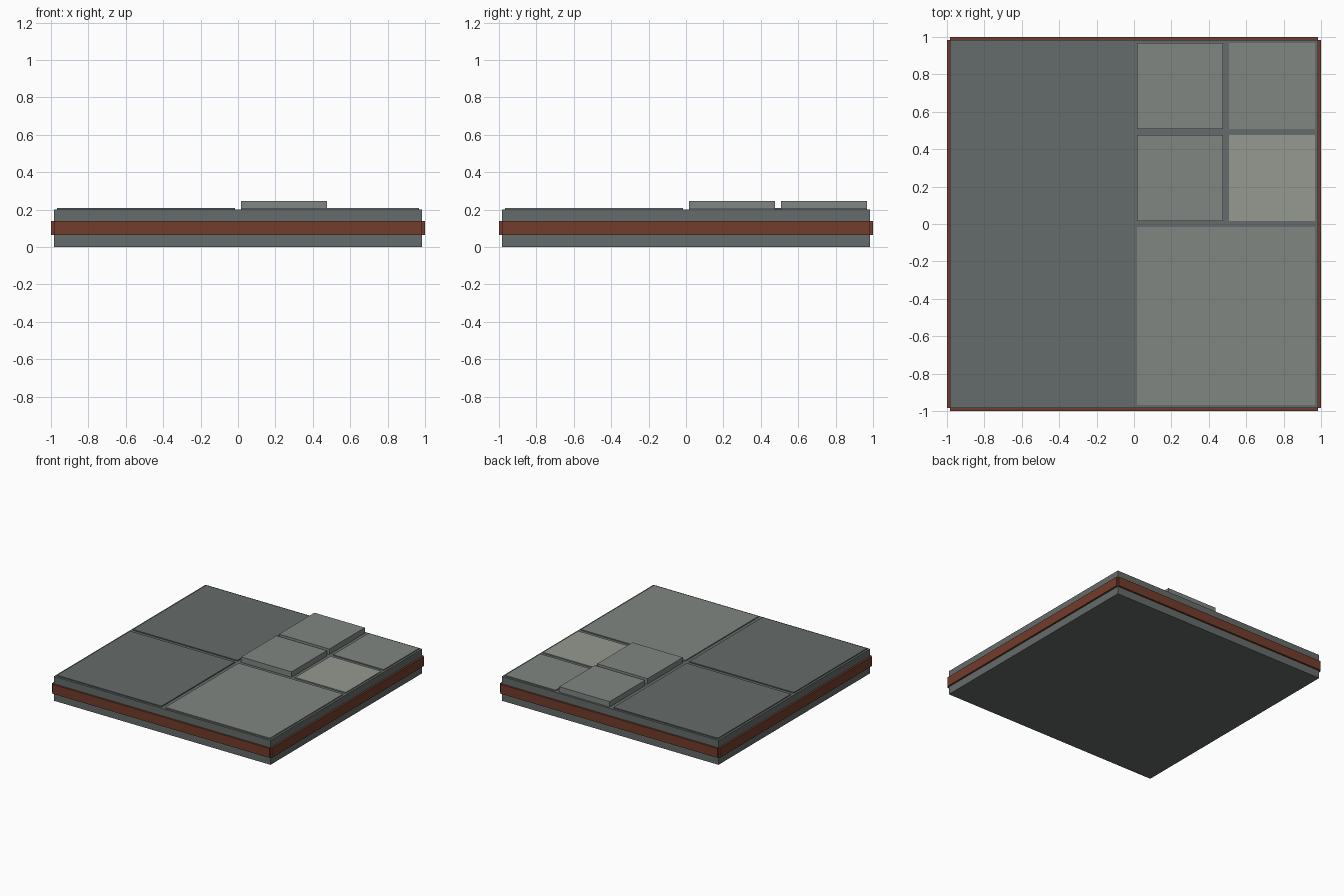
import bpy

if "Cube" in bpy.data.objects:
    bpy.data.objects.remove(bpy.data.objects["Cube"])


def material(name, rgb):
    m = bpy.data.materials.new(name)
    m.diffuse_color = (*rgb, 1)
    m.use_nodes = True
    m.node_tree.nodes["Principled BSDF"].inputs["Base Color"].default_value = m.diffuse_color
    return m


SLAB = material("slab_grey", (0.13, 0.15, 0.145))
DARK = material("dark_stone", (0.13, 0.15, 0.145))
LIGHT = material("light_stone", (0.22, 0.24, 0.225))
PALE = material("pale_stone", (0.30, 0.32, 0.28))
RUST = material("rust_trim", (0.17, 0.045, 0.024))


def box(name, x, y, z, mat):
    """Box from (min, max) ranges on each axis."""
    bpy.ops.mesh.primitive_cube_add(size=1)
    ob = bpy.context.object
    ob.name = name
    for v in ob.data.vertices:
        v.co = [lo + (c + 0.5) * (hi - lo) for c, (lo, hi) in zip(v.co, (x, y, z))]
    ob.data.materials.append(mat)
    return ob


# Base slab
box("base_slab", (-0.985, 0.985), (-0.985, 0.985), (0, 0.2), SLAB)

# Trim strips around the four sides
for side, s in (("low", -1), ("high", 1)):
    out = tuple(sorted((s * 0.97, s * 1.0)))
    box("trim_y_" + side, (-0.985, 0.985), out, (0.063, 0.14), RUST)
    box("trim_x_" + side, out, (-0.985, 0.985), (0.063, 0.14), RUST)

# Large paving tiles
NEG, POS = (-0.968, -0.017), (0.017, 0.968)
FLAT, RAISED = (0.19, 0.208), (0.19, 0.245)
box("large_tile_front_left", NEG, NEG, FLAT, DARK)
box("large_tile_back_left", NEG, POS, FLAT, DARK)
box("large_tile_front_right", POS, NEG, FLAT, LIGHT)

# Small paving tiles: the inner column is raised
INNER, OUTER = (0.017, 0.475), (0.508, 0.968)
box("small_tile_raised_front", INNER, INNER, RAISED, LIGHT)
box("small_tile_raised_back", INNER, OUTER, RAISED, LIGHT)
box("small_tile_pale", OUTER, INNER, FLAT, PALE)
box("small_tile_corner", OUTER, OUTER, FLAT, LIGHT)
